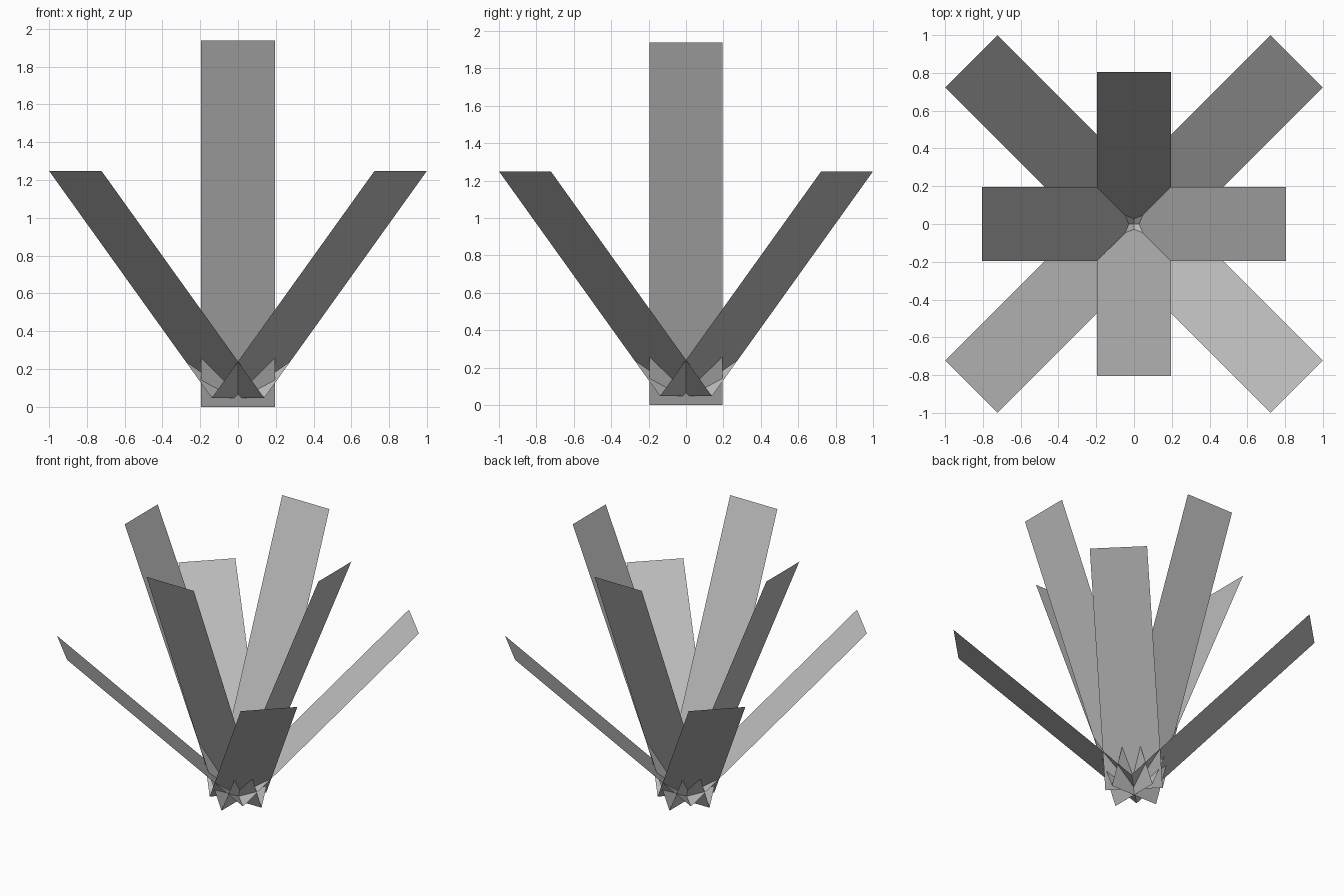
import bpy
import math
from mathutils import Matrix

cube = bpy.data.objects.get("Cube")
if cube:
    bpy.data.objects.remove(cube, do_unlink=True)

# One plain grey for every blade
GREY = (0.52, 0.52, 0.52, 1.0)
grey = bpy.data.materials.new("plain_grey")
grey.use_nodes = True
grey.diffuse_color = GREY
grey.node_tree.nodes["Principled BSDF"].inputs["Base Color"].default_value = GREY

HALF_WIDTH = 0.196


def blade(name, angle, reach, bottom, top):
    """Flat strip leaning outwards from the centre, turned about z."""
    corners = [(0, -HALF_WIDTH, bottom), (reach, -HALF_WIDTH, top),
               (reach, HALF_WIDTH, top), (0, HALF_WIDTH, bottom)]
    mesh = bpy.data.meshes.new(name)
    mesh.from_pydata(corners, [], [(0, 1, 2, 3)])
    mesh.transform(Matrix.Rotation(math.radians(angle), 4, "Z"))
    mesh.materials.append(grey)
    obj = bpy.data.objects.new(name, mesh)
    bpy.context.collection.objects.link(obj)
    return obj


# Tall steep blades along the axes
for i, side in enumerate(("left", "back", "right", "front")):
    blade(f"{side}_tall_blade", 90 * i, 0.805, 0.0, 1.937)

# Shorter, wider-leaning blades on the diagonals
for i, side in enumerate(("back_left", "back_right", "front_right", "front_left")):
    blade(f"{side}_short_blade", 45 + 90 * i, 1.217, 0.047, 1.248)
